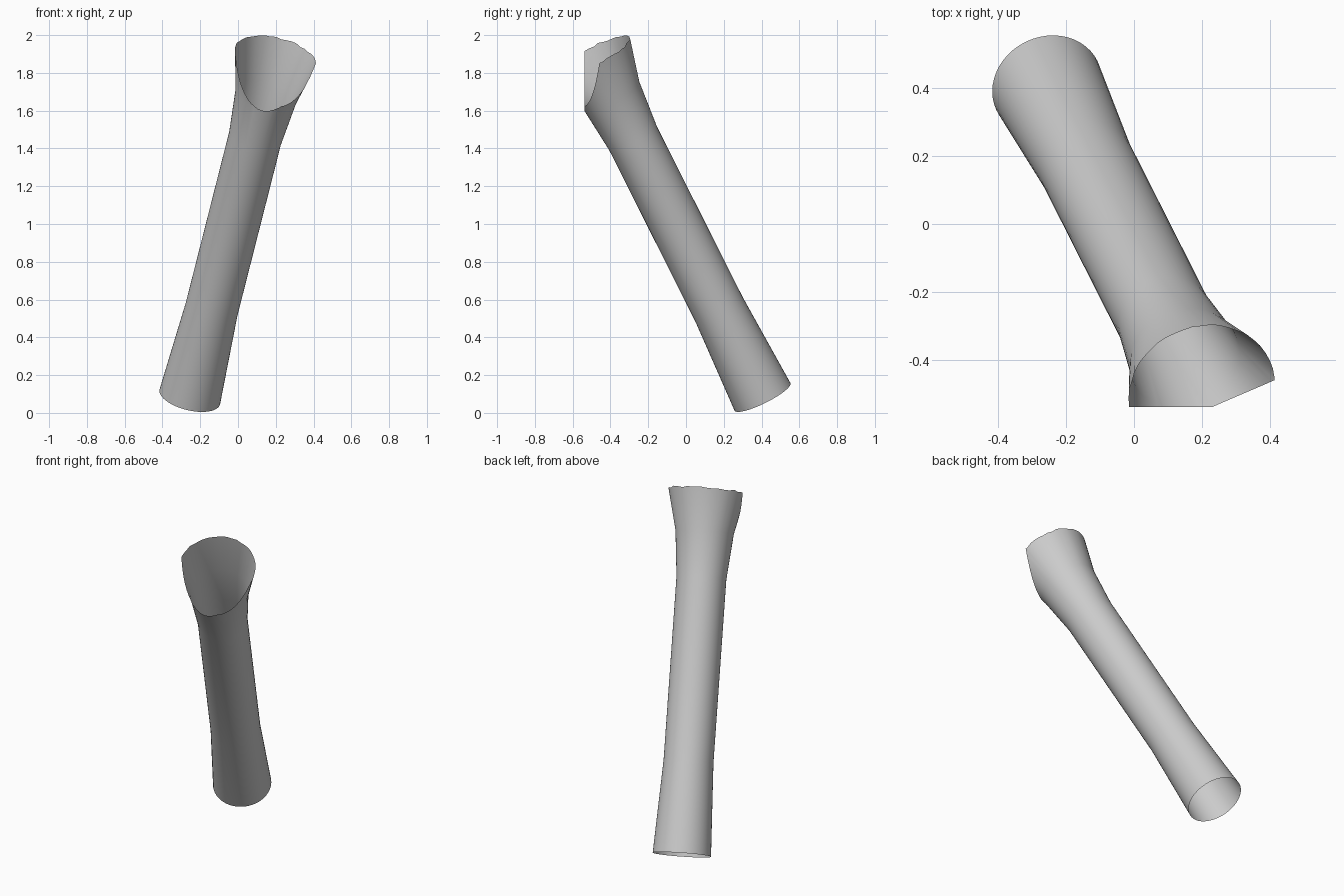
import bpy, bmesh, math, random
from mathutils import Vector

cube = bpy.data.objects.get("Cube")
if cube:
    bpy.data.objects.remove(cube)

random.seed(4)
SIDES = 48
# Tube axis and two directions across it
axis = Vector((0.247, -0.495, 1)).normalized()
across = Vector((1, 0, 0)).cross(axis).normalized()
side = across.cross(axis).normalized()

# Centre and radius of each ring, from the foot to the flared mouth
rings = [((-0.255, 0.405, 0.085), 0.165),
         ((-0.14, 0.175, 0.548), 0.141),
         ((0.09, -0.28, 1.453), 0.141),
         ((0.148, -0.395, 1.68), 0.165),
         ((0.20, -0.495, 1.89), 0.22)]

# Open-ended tube shell
bm = bmesh.new()
loops = []
for n, (centre, radius) in enumerate(rings):
    loop = []
    for i in range(SIDES):
        a = 2 * math.pi * i / SIDES
        p = Vector(centre) + radius * (side * math.cos(a) + across * math.sin(a))
        if n == len(rings) - 1:  # slightly ragged rim
            p += axis * random.uniform(-0.007, 0.005)
        loop.append(bm.verts.new(p))
    loops.append(loop)
for low, high in zip(loops, loops[1:]):
    for i in range(SIDES):
        j = (i + 1) % SIDES
        bm.faces.new((low[i], low[j], high[j], high[i]))

# Outward normals
first = bm.faces[:][0] if len(bm.faces) else None
bm.normal_update()
if first.normal.dot(first.calc_center_median() - Vector(rings[0][0])) < 0:
    bmesh.ops.reverse_faces(bm, faces=bm.faces[:])

# Two upright cuts that open the front of the mouth
for normal in ((0, -1, 0), (0.43, -1, 0)):
    geom = bm.verts[:] + bm.edges[:] + bm.faces[:]
    bmesh.ops.bisect_plane(bm, geom=geom, plane_co=(0.23, -0.537, 1.6),
                           plane_no=normal, clear_outer=True)

mesh = bpy.data.meshes.new("flared_tube")
bm.to_mesh(mesh)
bm.free()
tube = bpy.data.objects.new("flared_tube", mesh)
bpy.context.collection.objects.link(tube)

# Plain grey material
grey = bpy.data.materials.new("light_grey")
grey.use_nodes = True
colour = (0.6, 0.6, 0.6, 1)
grey.diffuse_color = colour
grey.node_tree.nodes["Principled BSDF"].inputs["Base Color"].default_value = colour
mesh.materials.append(grey)

# Smooth shading
bpy.context.view_layer.objects.active = tube
tube.select_set(True)
bpy.ops.object.shade_smooth_by_angle(angle=math.radians(40))
